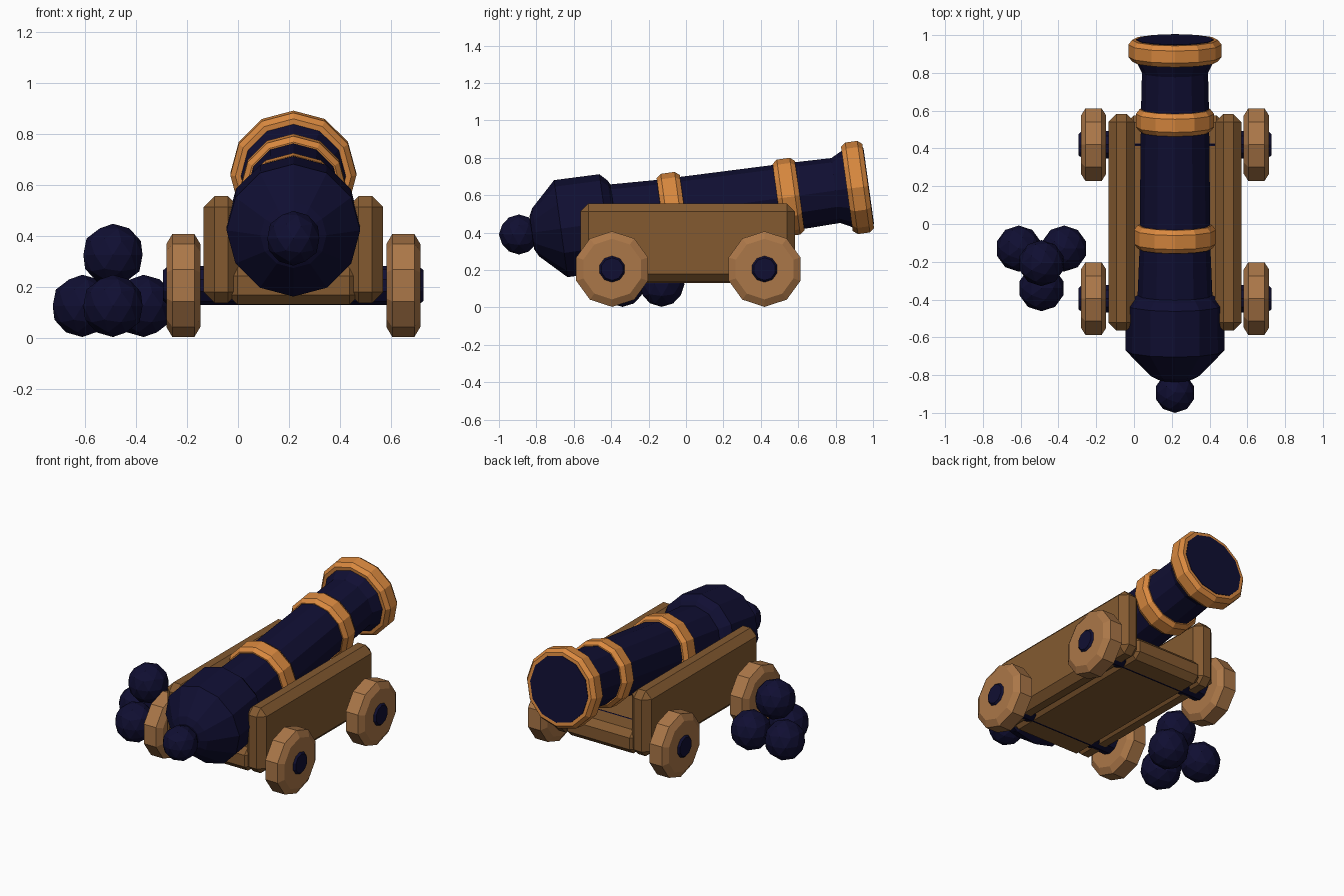
import bpy
import bmesh
import math
from mathutils import Vector

cube = bpy.data.objects.get("Cube")
if cube:
    bpy.data.objects.remove(cube, do_unlink=True)


def material(name, rgb):
    m = bpy.data.materials.new(name)
    m.use_nodes = True
    m.diffuse_color = (*rgb, 1)
    m.node_tree.nodes["Principled BSDF"].inputs["Base Color"].default_value = (*rgb, 1)
    return m


IRON = material("dark_navy_iron", (0.005, 0.0045, 0.032))
WOOD = material("brown_wood", (0.23, 0.102, 0.03))
LIGHT_WOOD = material("light_wood", (0.41, 0.185, 0.065))
BRONZE = material("orange_bronze", (0.70, 0.25, 0.05))


def finish(bm, name, mat):
    bmesh.ops.recalc_face_normals(bm, faces=bm.faces)
    mesh = bpy.data.meshes.new(name)
    bm.to_mesh(mesh)
    bm.free()
    mesh.materials.append(mat)
    obj = bpy.data.objects.new(name, mesh)
    bpy.context.collection.objects.link(obj)
    return obj


def lathe(name, mat, profile, origin, axis, up, sides):
    """Closed turned solid; profile holds (distance along axis, radius)."""
    bm = bmesh.new()
    side = axis.cross(up)
    rings = []
    for s, r in profile:
        angles = [math.tau * i / sides for i in range(sides)]
        rings.append([bm.verts.new(origin + axis * s + (up * math.cos(a) + side * math.sin(a)) * r)
                      for a in angles])
    for a, b in zip(rings, rings[1:]):
        for i in range(sides):
            j = (i + 1) % sides
            bm.faces.new((a[i], a[j], b[j], b[i]))
    bm.faces.new(rings[0])
    bm.faces.new(rings[-1])
    return finish(bm, name, mat)


def board(name, low, high, bevel):
    """Box between two corners with chamfered edges."""
    low, high = Vector(low), Vector(high)
    bm = bmesh.new()
    bmesh.ops.create_cube(bm, size=1)
    for v in bm.verts:
        v.co = (low + high) / 2 + v.co * (high - low)
    bmesh.ops.bevel(bm, geom=bm.edges[:], offset=bevel, segments=1, affect='EDGES')
    return finish(bm, name, WOOD)


def ball(name, centre, radius):
    bm = bmesh.new()
    bmesh.ops.create_icosphere(bm, subdivisions=2, radius=radius)
    bmesh.ops.translate(bm, verts=bm.verts, vec=centre)
    return finish(bm, name, IRON)


CX = 0.217  # centre line of the gun

# Barrel, tilted upward toward the back
tilt = math.radians(7.9)
breech = Vector((CX, -0.893, 0.39))
axis = Vector((0, math.cos(tilt), math.sin(tilt)))
up = Vector((0, -math.sin(tilt), math.cos(tilt)))
lathe("barrel", IRON, [(0.07, 0.09), (0.09, 0.13), (0.226, 0.262), (0.47, 0.26), (0.508, 0.222),
                       (0.521, 0.198), (0.76, 0.188), (1.5, 0.18), (1.71, 0.175),
                       (1.79, 0.216), (1.888, 0.205)], breech, axis, up, 12)
ball("breech_knob", breech, 0.107)

# Bands around the barrel: start, end, radius
for name, a, b, r in (("rear_band", 0.77, 0.895, 0.217),
                      ("middle_band", 1.395, 1.515, 0.207),
                      ("muzzle_band", 1.77, 1.885, 0.247)):
    lathe(name, BRONZE, [(a, r - 0.02), (a + 0.025, r), (b - 0.025, r), (b, r - 0.02)],
          breech, axis, up, 12)

# Carriage
board("carriage_floor", (-0.04, -0.56, 0.13), (0.475, 0.575, 0.28), 0.038)
for name, x in (("right_side_board", -0.135), ("left_side_board", 0.43)):
    board(name, (x, -0.565, 0.137), (x + 0.139, 0.583, 0.555), 0.043)

# Wheels and axles
X, Z = Vector((1, 0, 0)), Vector((0, 0, 1))
for end, y in (("front", -0.395), ("back", 0.42)):
    hub = Vector((CX, y, 0.205))
    lathe(end + "_axle", IRON, [(-0.51, 0.06), (-0.49, 0.077), (0.49, 0.077), (0.51, 0.06)],
          hub, X, Z, 10)
    for label, sign in (("left", 1), ("right", -1)):
        lathe(f"{end}_{label}_wheel", LIGHT_WOOD,
              [(0.364, 0.162), (0.388, 0.202), (0.474, 0.202), (0.498, 0.162)],
              hub, X * sign, Z, 10)

# Stack of cannonballs
for i, centre in enumerate(((-0.61, -0.13, 0.125), (-0.37, -0.13, 0.125),
                            (-0.49, -0.34, 0.125), (-0.49, -0.207, 0.325))):
    ball(f"cannonball_{i + 1}", centre, 0.122)
